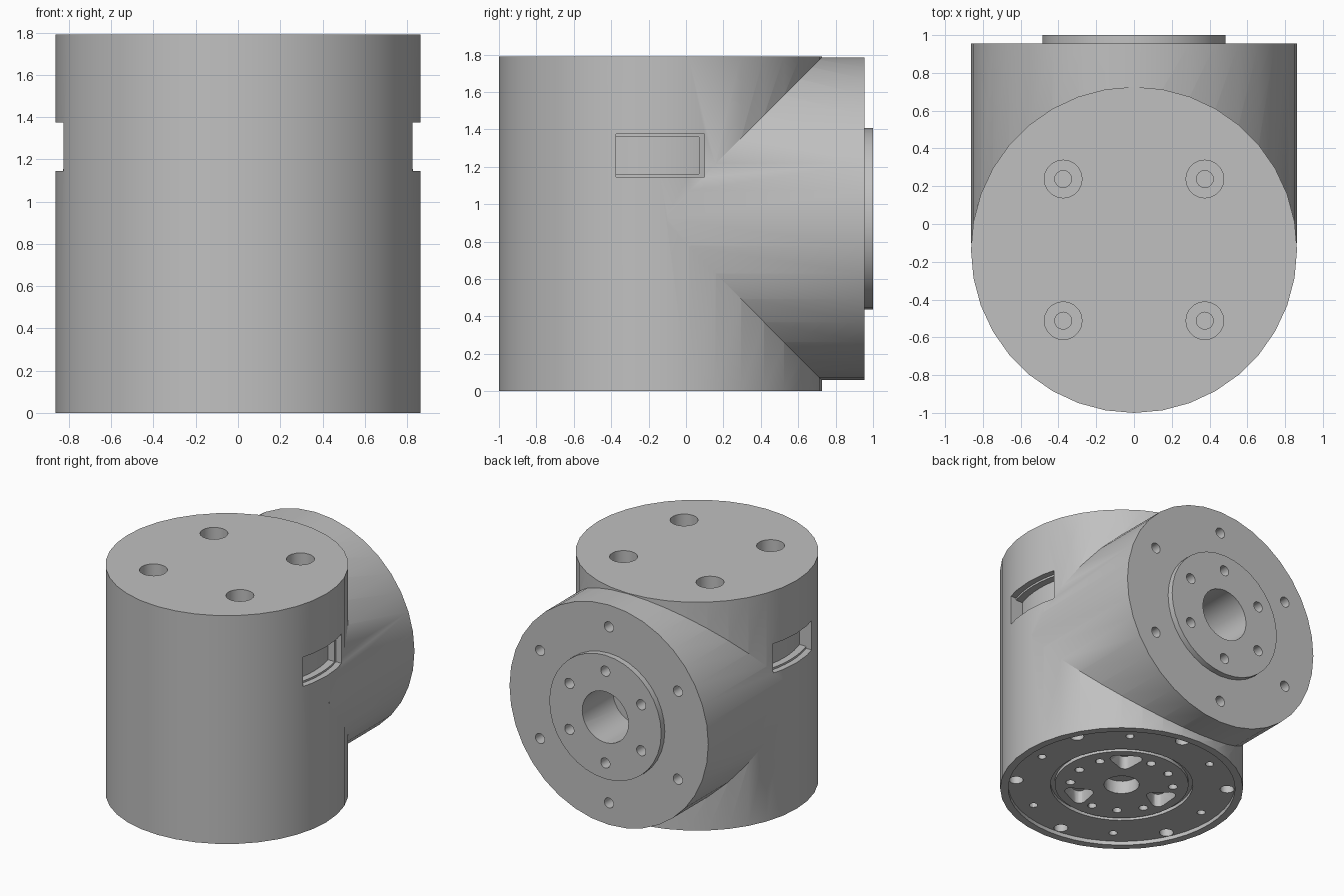
import bpy, bmesh, math
from mathutils import Matrix, Vector

if "Cube" in bpy.data.objects:
    bpy.data.objects.remove(bpy.data.objects["Cube"])

R, CY, H = 0.863, -0.137, 1.79      # main drum radius, centre y, height
ZB = 0.9225                         # axis height of the side branch

grey = bpy.data.materials.new("satin grey")
grey.diffuse_color = (0.53, 0.53, 0.53, 1)
grey.use_nodes = True
grey.node_tree.nodes["Principled BSDF"].inputs["Base Color"].default_value = grey.diffuse_color


def cyl(bm, r, z0, z1, x=0.0, y=0.0, n=16, along_y=False):
    """Cylinder upright at (x, y); along_y: x/y give x/z, and z0..z1 is the y range."""
    if along_y:
        m = Matrix.Translation((x, (z0 + z1) / 2, y)) @ Matrix.Rotation(math.pi / 2, 4, 'X')
    else:
        m = Matrix.Translation((x, y, (z0 + z1) / 2))
    bmesh.ops.create_cone(bm, cap_ends=True, segments=n, radius1=r, radius2=r,
                          depth=z1 - z0, matrix=m)


def box(bm, lo, hi):
    lo, hi = Vector(lo), Vector(hi)
    bmesh.ops.create_cube(bm, size=1, matrix=Matrix.Translation((lo + hi) / 2)
                          @ Matrix.Diagonal((*(hi - lo), 1)))


def lathe(bm, profile, n):
    """Closed (radius, z) profile spun around the drum axis."""
    vs = [bm.verts.new((r, CY, z)) for r, z in profile]
    es = [bm.edges.new(p) for p in zip(vs, vs[1:])]
    bmesh.ops.spin(bm, geom=vs + es, cent=(0, CY, 0), axis=(0, 0, 1),
                   angle=math.tau, steps=n)
    bmesh.ops.remove_doubles(bm, verts=bm.verts[:], dist=1e-5)


def make(name, *builders):
    bm = bmesh.new()
    for b in builders:
        b(bm)
    bmesh.ops.recalc_face_normals(bm, faces=bm.faces[:])
    me = bpy.data.meshes.new(name)
    bm.to_mesh(me)
    bm.free()
    me.materials.append(grey)
    ob = bpy.data.objects.new(name, me)
    bpy.context.collection.objects.link(ob)
    return ob


def combine(ob, tool, op='DIFFERENCE'):
    mod = ob.modifiers.new("cut", 'BOOLEAN')
    mod.operation, mod.object, mod.solver = op, tool, 'EXACT'
    bpy.context.view_layer.objects.active = ob
    bpy.ops.object.modifier_apply(modifier=mod.name)
    bpy.data.objects.remove(tool)


def polar(r, deg, cx=0.0, cy=CY):
    a = math.radians(deg)
    return cx + r * math.cos(a), cy + r * math.sin(a)


# drum with a horizontal branch and a raised boss on its face
body = make("joint_housing", lambda bm: cyl(bm, R, 0, H, 0, CY, 36))
combine(body, make("branch", lambda bm: cyl(bm, 0.862, -0.1, 0.955, 0, ZB, 36, True)), 'UNION')
combine(body, make("boss", lambda bm: cyl(bm, 0.485, 0.9, 1.0, 0, ZB, 36, True)), 'UNION')


# counterbored screw holes in the top, bolt circles and bore in the branch face
def face_holes(bm):
    for sx in (-1, 1):
        for sy in (-1, 1):
            cyl(bm, 0.1, H - 0.2, H + 0.1, sx * 0.375, CY + sy * 0.375, 20)
    for k in range(6):
        for r, depth in ((0.36, 0.12), (0.69, 0.12)):
            x, z = polar(r, 90 + 60 * k, 0, ZB)
            cyl(bm, 0.04, 0.955 - depth, 1.1, x, z, 14, True)
    cyl(bm, 0.2, 0.62, 1.1, 0, ZB, 28, True)


combine(body, make("face_cutter", face_holes))


def screw_pilots(bm):
    for sx in (-1, 1):
        for sy in (-1, 1):
            cyl(bm, 0.045, H - 0.3, H - 0.15, sx * 0.375, CY + sy * 0.375, 16)


combine(body, make("pilot_cutter", screw_pilots))


# stepped curved windows on both sides
def window(y1, z0, z1, floor_r):
    def boxes(bm):
        for s in (-1, 1):
            a, b = sorted((s * 0.5, s * 1.0))
            box(bm, (a, -0.375, z0), (b, y1, z1))
    cutter = make("window_cutter", boxes)
    combine(cutter, make("window_floor", lambda bm: cyl(bm, floor_r, 1, 1.5, 0, CY, 72)))
    combine(body, cutter)


window(0.10, 1.145, 1.375, 0.815)
window(0.07, 1.16, 1.36, 0.76)

# recessed underside with a ring groove
combine(body, make("base_cutter", lambda bm: lathe(bm, [
    (0, -0.1), (0.806, -0.1), (0.806, 0.03), (0.506, 0.03),
    (0.506, 0.055), (0.475, 0.055), (0.475, 0.03), (0, 0.03)], 48)))


# underside holes, edge notches and hub bore
def base_holes(bm):
    for k in range(6):
        cyl(bm, 0.03, 0.0, 0.12, *polar(0.69, 55 + 60 * k), 12)
        cyl(bm, 0.05, 0.01, 0.1, *polar(0.752, 25 + 60 * k), 16)
    for k in range(12):
        if k % 4 != 1:
            cyl(bm, 0.033, 0.0, 0.12, *polar(0.365, 25 + 30 * k), 12)
    cyl(bm, 0.125, 0.0, 0.13, 0, CY, 24)


combine(body, make("base_hole_cutter", base_holes))
combine(body, make("hub_cutter", lambda bm: cyl(bm, 0.055, 0.1, 0.22, 0, CY, 16)))


# three rounded triangular pockets around the hub
def pocket(deg):
    def build(bm):
        rot = Matrix.Translation((0, CY, 0)) @ Matrix.Rotation(math.radians(deg), 4, 'Z')
        for r, t in ((0.365, -0.07), (0.365, 0.07), (0.27, 0.0)):
            p = rot @ Vector((r, t, 0))
            cyl(bm, 0.045, 0.0, 0.13, p.x, p.y, 12)
        bmesh.ops.delete(bm, geom=bm.faces[:] + bm.edges[:], context='EDGES_FACES')
        if not bm.verts:
            return
        bmesh.ops.convex_hull(bm, input=bm.verts[:])
        loose = [v for v in bm.verts if not v.link_faces]
        bmesh.ops.delete(bm, geom=loose, context='VERTS')
    return build


def pocket_hull(deg):
    """Hull of three upright rounds, built from their points only."""
    def build(bm):
        rot = Matrix.Translation((0, CY, 0)) @ Matrix.Rotation(math.radians(deg), 4, 'Z')
        for r, t in ((0.365, -0.07), (0.365, 0.07), (0.27, 0.0)):
            for i in range(12):
                x, y = polar(0.045, 30 * i, r, t)
                for z in (0.0, 0.13):
                    bm.verts.new(rot @ Vector((x, y, z)))
        res = bmesh.ops.convex_hull(bm, input=bm.verts[:])
        bmesh.ops.delete(bm, geom=list({g for g in res["geom_interior"]
                         if isinstance(g, bmesh.types.BMVert)}), context='VERTS')
    return build


for d in (55, 175, 295):
    combine(body, make("pocket_cutter", pocket_hull(d)))

# smooth curved walls, crisp edges
bpy.ops.object.select_all(action='DESELECT')
body.select_set(True)
bpy.context.view_layer.objects.active = body
bpy.ops.object.shade_smooth_by_angle(angle=math.radians(30))
